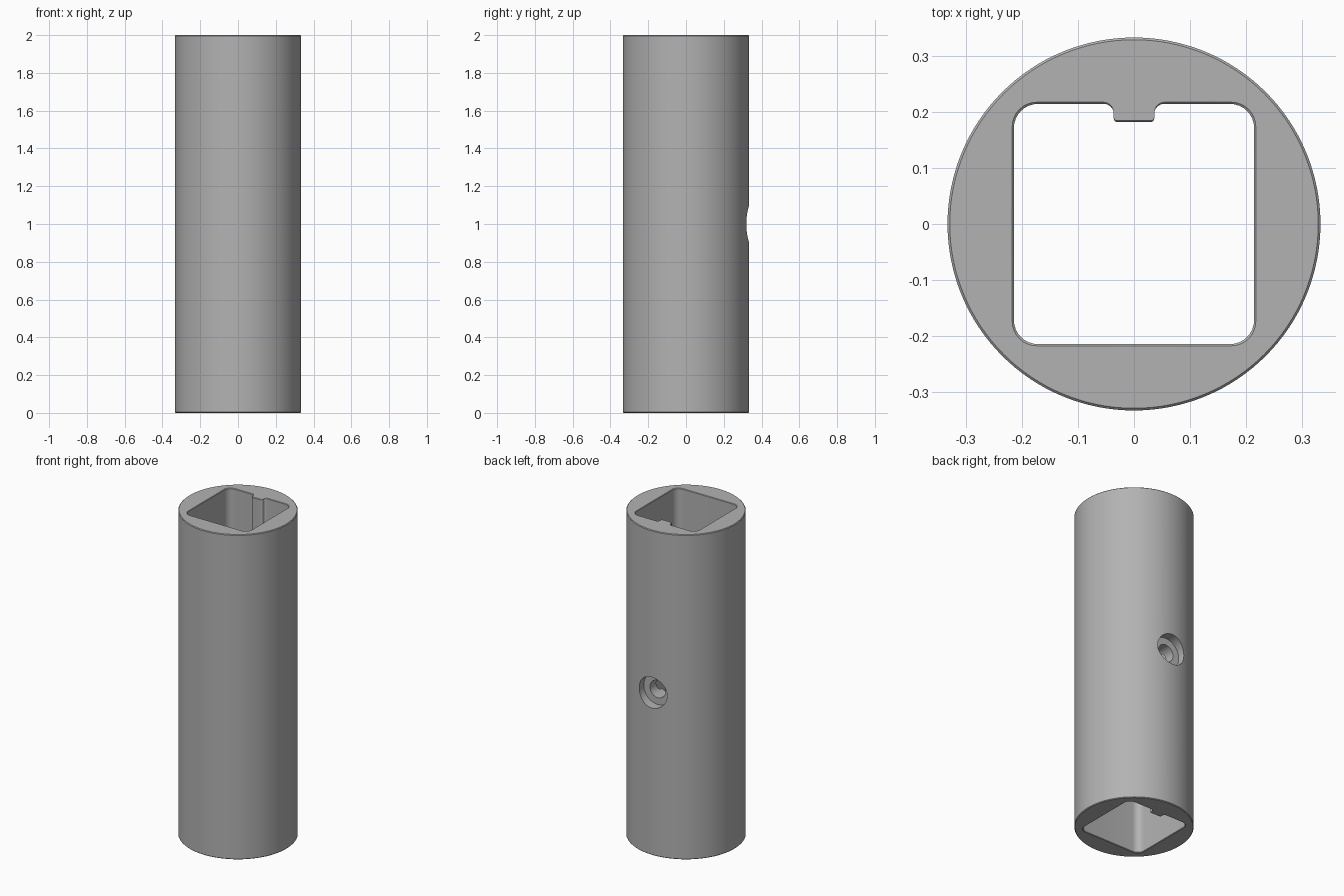
import bpy
import bmesh
from math import sin, cos, radians, pi

default_cube = bpy.data.objects.get("Cube")
if default_cube:
    bpy.data.objects.remove(default_cube)

HEIGHT, RADIUS, CHAMFER = 2.0, 0.333, 0.004
HALF, CORNER = 0.2145, 0.043                     # square bore
KEY_HALF, KEY_TIP = 0.036, 0.182                 # key rib in the bore
KEY_FILLET, TIP_ROUND = 0.018, 0.006


def arc(cx, cy, r, start, end, steps=8):
    angles = [radians(start + (end - start) * i / steps) for i in range(steps + 1)]
    return [(cx + r * cos(a), cy + r * sin(a)) for a in angles]


def loft(name, rings):
    """Closed solid through equal-length rings of 3D points."""
    bm = bmesh.new()
    loops = [[bm.verts.new(p) for p in ring] for ring in rings]
    n = len(loops[0])
    for low, high in zip(loops, loops[1:]):
        for i in range(n):
            j = (i + 1) % n
            bm.faces.new((low[i], low[j], high[j], high[i]))
    bm.faces.new(loops[0][::-1])
    bm.faces.new(loops[-1])
    bmesh.ops.recalc_face_normals(bm, faces=bm.faces)
    mesh = bpy.data.meshes.new(name)
    bm.to_mesh(mesh)
    bm.free()
    obj = bpy.data.objects.new(name, mesh)
    bpy.context.collection.objects.link(obj)
    return obj


def circle(r, n):
    return [(r * cos(2 * pi * i / n), r * sin(2 * pi * i / n)) for i in range(n)]


# Round sleeve body with chamfered rims
body = loft("sleeve_body", [
    [(x, y, z) for x, y in circle(r, 128)]
    for z, r in ((0, RADIUS - CHAMFER), (CHAMFER, RADIUS),
                 (HEIGHT - CHAMFER, RADIUS), (HEIGHT, RADIUS - CHAMFER))])

# Square bore with rounded corners and a key rib at the back
c = HALF - CORNER
half = (arc(c, -c, CORNER, -90, 0) + arc(c, c, CORNER, 0, 90)
        + arc(KEY_HALF + KEY_FILLET, HALF - KEY_FILLET, KEY_FILLET, 90, 180)
        + arc(KEY_HALF - TIP_ROUND, KEY_TIP + TIP_ROUND, TIP_ROUND, 0, -90, 4))
outline = half + [(-x, y) for x, y in reversed(half)]
flare = 1 + 0.003 / HALF
bore = loft("bore_cutter", [
    [(x * s, y * s, z) for x, y in outline]
    for z, s in ((-0.1, flare), (0, flare), (0.003, 1),
                 (HEIGHT - 0.003, 1), (HEIGHT, flare), (HEIGHT + 0.1, flare))])

# Stepped screw hole through the back wall
screw_hole = loft("screw_hole_cutter", [
    [(x, y, 1 + z) for x, z in circle(r, 48)]
    for y, r in ((0.1, 0.053), (0.275, 0.053), (0.275, 0.095), (0.45, 0.095))])

bpy.context.view_layer.objects.active = body
for cutter in (bore, screw_hole):
    cutter.hide_render = True
    mod = body.modifiers.new(cutter.name, "BOOLEAN")
    mod.operation = "DIFFERENCE"
    mod.solver = "EXACT"
    mod.object = cutter
    bpy.ops.object.modifier_apply(modifier=mod.name)
    bpy.data.objects.remove(cutter)

# Plain grey finish
grey = bpy.data.materials.new("plain_grey")
grey.use_nodes = True
colour = (0.45, 0.45, 0.45, 1)
grey.diffuse_color = colour
grey.node_tree.nodes["Principled BSDF"].inputs["Base Color"].default_value = colour
body.data.materials.clear()
body.data.materials.append(grey)

bpy.ops.object.select_all(action="DESELECT")
body.select_set(True)
bpy.ops.object.shade_smooth_by_angle(angle=radians(30))
